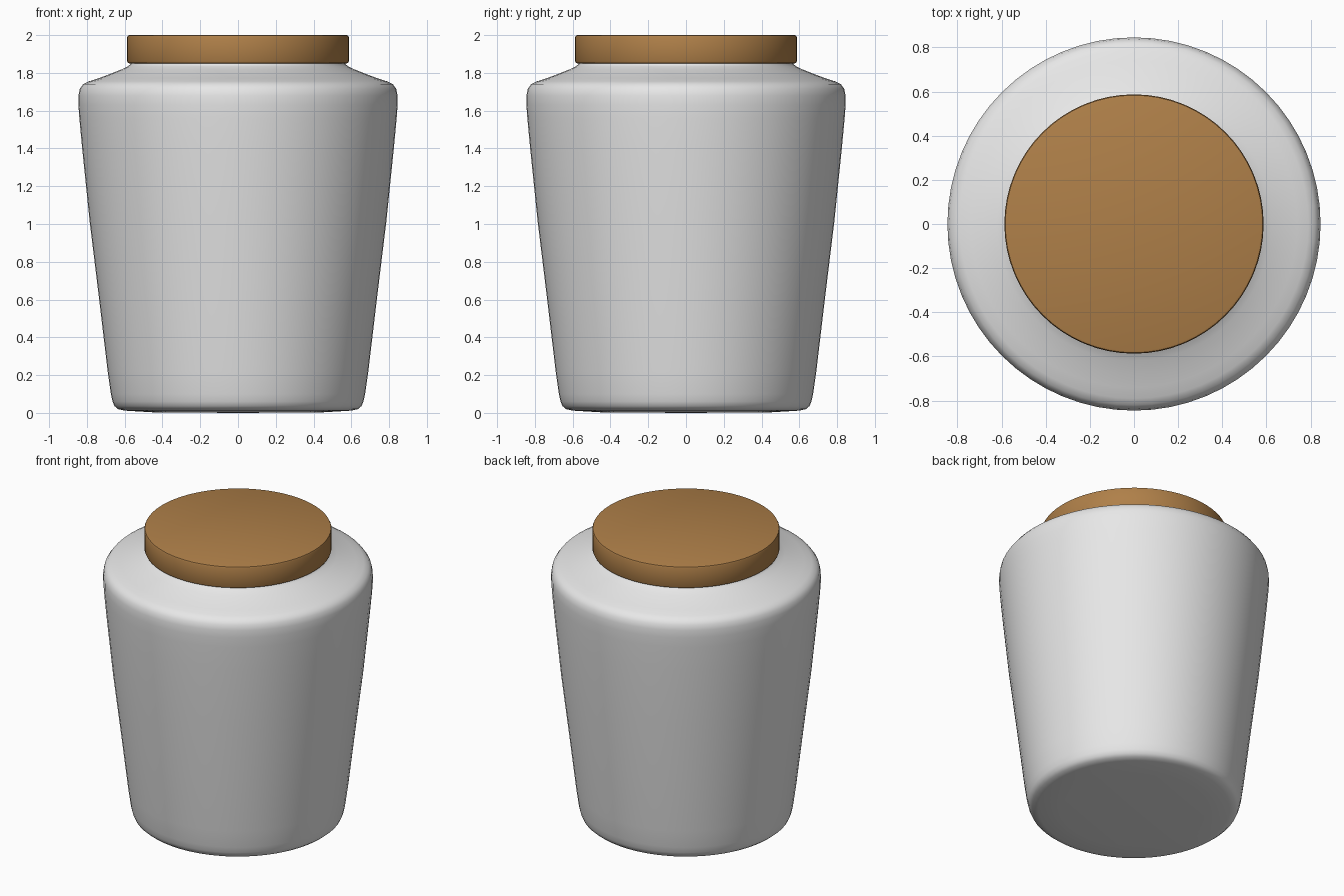
import bpy, bmesh, math

if "Cube" in bpy.data.objects:
    bpy.data.objects.remove(bpy.data.objects["Cube"])


def material(name, rgb):
    m = bpy.data.materials.new(name)
    m.diffuse_color = (*rgb, 1)
    m.use_nodes = True
    m.node_tree.nodes["Principled BSDF"].inputs["Base Color"].default_value = m.diffuse_color
    return m


def lathe(name, profile, mat, steps=64):
    """Spin an (r, z) profile, starting and ending on the axis, about z."""
    bm = bmesh.new()
    verts = [bm.verts.new((r, 0, z)) for r, z in profile]
    edges = [bm.edges.new(p) for p in zip(verts, verts[1:])]
    bmesh.ops.spin(bm, geom=verts + edges, cent=(0, 0, 0), axis=(0, 0, 1),
                   angle=2 * math.pi, steps=steps)
    bmesh.ops.remove_doubles(bm, verts=bm.verts, dist=1e-4)
    bmesh.ops.recalc_face_normals(bm, faces=bm.faces)
    mesh = bpy.data.meshes.new(name)
    bm.to_mesh(mesh)
    bm.free()
    mesh.materials.append(mat)
    ob = bpy.data.objects.new(name, mesh)
    bpy.context.collection.objects.link(ob)
    bpy.ops.object.select_all(action='DESELECT')
    ob.select_set(True)
    bpy.context.view_layer.objects.active = ob
    bpy.ops.object.shade_smooth_by_angle(angle=math.radians(40))
    return ob


white = material("white ceramic", (0.8, 0.8, 0.8))
wood = material("brown wood", (0.43, 0.215, 0.066))

# Tapered jar body with rounded foot, shoulder and short neck
lathe("jar_body", [
    (0, 0.0), (0.45, 0.003), (0.6, 0.012), (0.635, 0.02), (0.654, 0.036),
    (0.664, 0.06), (0.673, 0.1), (0.69, 0.22), (0.735, 0.6), (0.785, 1.01),
    (0.825, 1.40), (0.84, 1.56), (0.845, 1.63), (0.845, 1.68), (0.838, 1.715),
    (0.82, 1.74), (0.79, 1.755), (0.74, 1.771), (0.68, 1.793), (0.62, 1.817),
    (0.585, 1.834), (0.57, 1.845), (0.565, 1.86), (0, 1.86)], white)

# Flat disc lid with softened rims
lathe("lid", [
    (0, 1.85), (0.575, 1.85), (0.583, 1.853), (0.587, 1.862),
    (0.587, 1.988), (0.583, 1.997), (0.575, 2.0), (0, 2.0)], wood)
